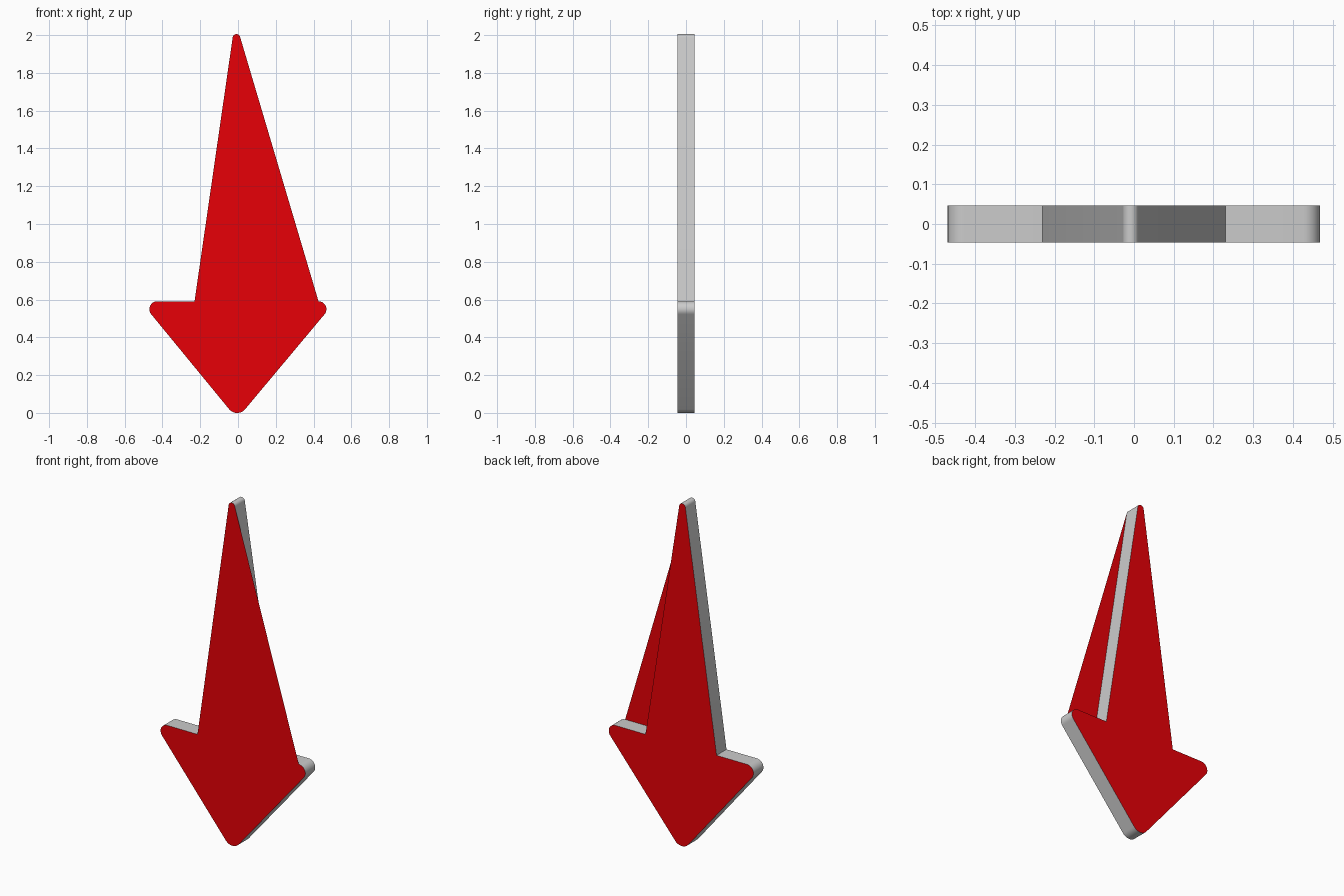
import bpy
from mathutils import Vector

if "Cube" in bpy.data.objects:
    bpy.data.objects.remove(bpy.data.objects["Cube"])

HALF = 0.046
STEPS = 12

# Sharp corners (x, z, fillet radius), counter-clockwise seen from the front
corners = [
    (-0.005, -0.0315, 0.055),  # bottom point
    (0.516, 0.591, 0.042),     # right barb
    (0.23, 0.591, 0),          # right notch
    (-0.009, 2.12, 0.02),      # long tail tip
    (-0.23, 0.591, 0),         # left notch
    (-0.516, 0.591, 0.042),    # left barb
]
NOTCH = Vector((0.23, 0.591))


def fillet(prev, corner, nxt, radius):
    """Points of the arc that rounds one corner."""
    if radius == 0:
        return [corner]
    a, b = (prev - corner).normalized(), (nxt - corner).normalized()
    bis = (a + b).normalized()
    cos_h = bis.dot(a)
    sin_h = (1 - cos_h ** 2) ** 0.5
    centre = corner + bis * radius / sin_h
    tangent = radius * cos_h / sin_h
    start = (corner + a * tangent - centre).normalized()
    end = (corner + b * tangent - centre).normalized()
    return [centre + start.slerp(end, i / STEPS) * radius for i in range(STEPS + 1)]


def add_mesh(name, verts, faces, material=None):
    mesh = bpy.data.meshes.new(name)
    mesh.from_pydata(verts, [], faces)
    mesh.update()
    if material:
        mesh.materials.append(material)
    ob = bpy.data.objects.new(name, mesh)
    bpy.context.collection.objects.link(ob)
    return ob


pts = [Vector(c[:2]) for c in corners]
outline = []
for i, c in enumerate(corners):
    outline += fillet(pts[i - 1], pts[i], pts[(i + 1) % len(pts)], c[2])

red = bpy.data.materials.new("red")
red.diffuse_color = (0.8, 0.0, 0.002, 1)
red.use_nodes = True
red.node_tree.nodes["Principled BSDF"].inputs["Base Color"].default_value = red.diffuse_color

# Front sheet: skips the right notch, so it spans straight from barb to tip
front = [(p.x, -HALF, p.y) for p in outline if (p - NOTCH).length > 1e-4]
add_mesh("front_face", front, [range(len(front))], red)

# Back sheet: full arrow outline
back = [(p.x, HALF, p.y) for p in reversed(outline)]
add_mesh("back_face", back, [range(len(back))], red)

# Grey rim following the full outline
n = len(outline)
verts = [(p.x, y, p.y) for y in (-HALF, HALF) for p in outline]
quads = [(i, (i + 1) % n, (i + 1) % n + n, i + n) for i in range(n)]
rim = add_mesh("rim", verts, quads)
bpy.context.view_layer.objects.active = rim
rim.select_set(True)
bpy.ops.object.shade_smooth_by_angle()
